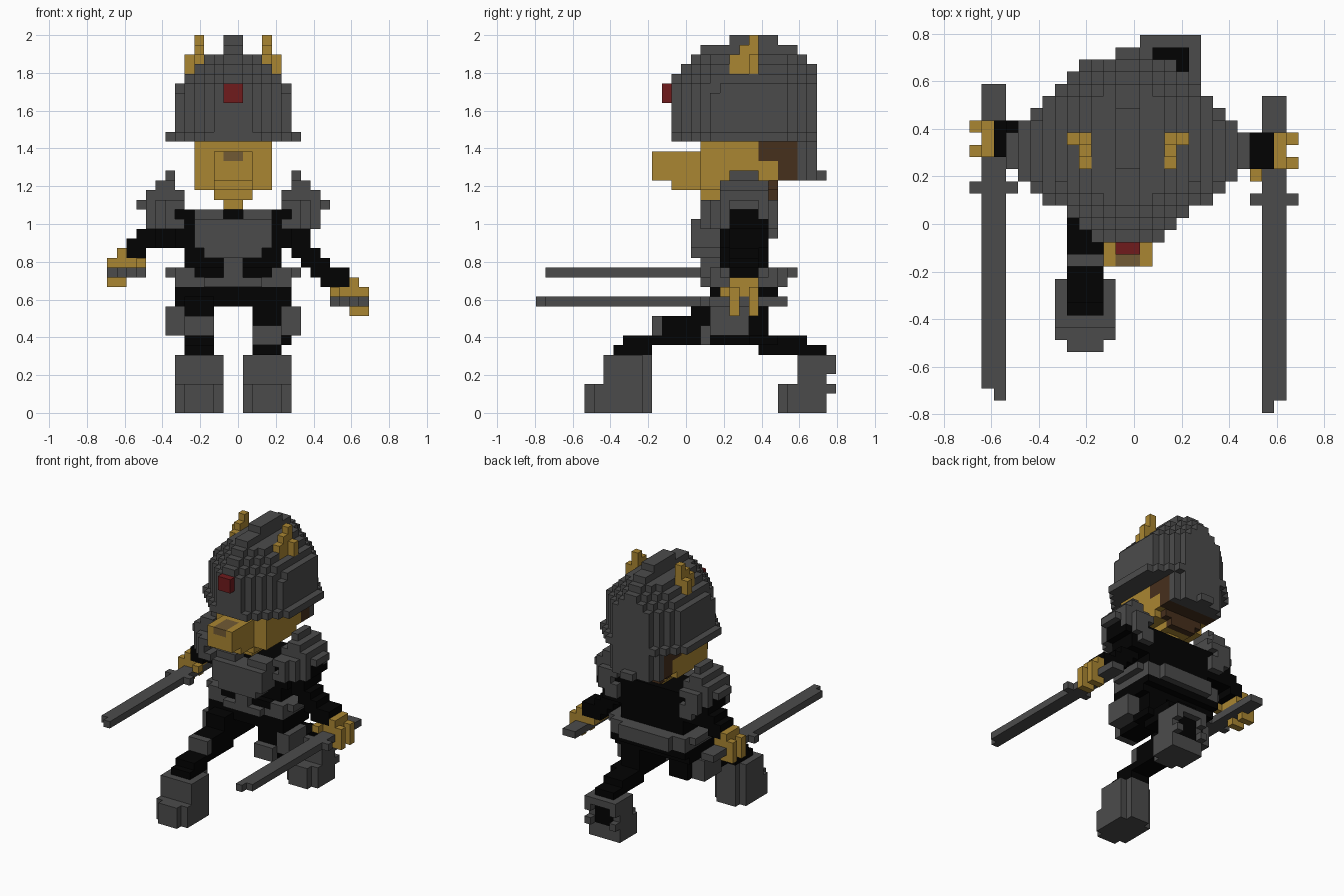
import bpy, bmesh
from mathutils import Vector

cube = bpy.data.objects.get("Cube")
if cube:
    bpy.data.objects.remove(cube, do_unlink=True)

V = 2 / 39            # edge of one block
COLOURS = {
    "grey_armour": (0.071, 0.071, 0.071),
    "black_cloth": (0.0008, 0.0008, 0.0008),
    "gold": (0.40, 0.238, 0.032),
    "brown_hair": (0.062, 0.029, 0.012),
    "red_gem": (0.16, 0.011, 0.012),
    "tan_nose": (0.165, 0.102, 0.034),
}
GREY, BLACK, GOLD, BROWN, RED, TAN = COLOURS
mats = {}
for name, rgb in COLOURS.items():
    m = bpy.data.materials.new(name)
    m.use_nodes = True
    m.diffuse_color = (*rgb, 1)
    m.node_tree.nodes["Principled BSDF"].inputs["Base Color"].default_value = (*rgb, 1)
    mats[name] = m

cells = {}            # block position -> (part, colour)


def box(part, colour, x0, x1, y0, y1, z0, z1):
    for x in range(x0, x1):
        for y in range(y0, y1):
            for z in range(z0, z1):
                cells[x, y, z] = (part, colour)


def pair(part, colour, x0, x1, *rest):
    """A box on the right and its mirror on the left of the body axis x = 13."""
    box("right_" + part, colour, x0, x1, *rest)
    box("left_" + part, colour, 26 - x1, 26 - x0, *rest)


# torso and hips
box("torso", BLACK, 8, 18, 19, 24, 14, 21)
box("torso", BLACK, 7, 19, 19, 24, 17, 21)
box("hips", BLACK, 8, 18, 18, 24, 12, 14)
box("hips", BLACK, 7, 19, 18, 25, 12, 13)
box("hips", BLACK, 7, 19, 18, 24, 11, 12)

# chest plate, with a gap for the neck
box("chest_plate", GREY, 9, 17, 16, 19, 17, 20)
box("chest_plate", GREY, 10, 16, 16, 19, 16, 17)
box("chest_plate", GREY, 9, 12, 17, 19, 20, 21)
box("chest_plate", GREY, 14, 17, 17, 19, 20, 21)

# belt, buckle and hip guards
box("belt", GREY, 7, 19, 18, 25, 13, 15)
box("belt", BLACK, 9, 17, 18, 19, 14, 15)
box("belt", GREY, 9, 17, 25, 26, 13, 15)
box("belt", GREY, 6, 20, 19, 24, 14, 15)
box("buckle", GREY, 12, 14, 17, 19, 13, 17)
box("buckle", GREY, 10, 16, 17, 18, 13, 14)
pair("hip_guard", GREY, 6, 8, 18, 22, 8, 11)

# shoulder guards: rows by height, narrowing in depth outwards
ROWS = [(24, 6, 7, 20, 23), (23, 5, 7, 19, 24), (22, 4, 8, 19, 24), (21, 3, 8, 17, 25),
        (20, 4, 7, 17, 25), (19, 4, 8, 17, 25), (18, 6, 8, 24, 25)]
DEPTH = {3: (20, 23), 4: (19, 24), 5: (18, 25)}
for z, x0, x1, y0, y1 in ROWS:
    for x in range(x0, x1):
        a, b = DEPTH.get(x, (17, 25))
        pair("shoulder_guard", GREY, x, x + 1, max(a, y0), min(b, y1), z, z + 1)

# upper arms, showing through the arch of the shoulder guards
pair("upper_arm", BLACK, 5, 8, 20, 24, 17, 19)
pair("upper_arm", BLACK, 4, 8, 20, 24, 19, 20)
pair("upper_arm", BLACK, 4, 8, 20, 23, 20, 21)

# lower arms stepping down to the hands
for x0, x1, z in [(3, 8, 18), (2, 6, 17), (2, 4, 16), (2, 3, 15)]:
    box("right_lower_arm", BLACK, x0, x1, 21, 24, z, z + 1)
for x0, x1, z in [(17, 21, 17), (19, 22, 16), (20, 23, 15), (21, 25, 14), (22, 25, 13)]:
    box("left_lower_arm", BLACK, x0, x1, 20, 23, z, z + 1)

# hands with two fingers and a thumb
box("right_hand", GOLD, 1, 2, 21, 24, 14, 17)
box("right_hand", GOLD, 1, 3, 21, 24, 15, 16)
for y in (21, 23):
    box("right_hand", GOLD, 0, 2, y, y + 1, 13, 16)
box("right_hand", GOLD, 3, 4, 20, 21, 15, 16)
box("left_hand", GOLD, 24, 26, 20, 23, 12, 13)
box("left_hand", GOLD, 25, 26, 20, 23, 11, 14)
for y in (20, 22):
    box("left_hand", GOLD, 25, 27, y, y + 1, 10, 13)
box("left_hand", GOLD, 23, 24, 19, 23, 12, 13)

# swords with stepped tips and crossguards
box("right_sword", GREY, 1, 3, 2, 27, 14, 15)
box("right_sword", GREY, 2, 3, 1, 2, 14, 15)
box("right_sword", GREY, 0, 4, 18, 19, 14, 15)
box("left_sword", GREY, 24, 26, 1, 26, 11, 12)
box("left_sword", GREY, 24, 25, 0, 1, 11, 12)
box("left_sword", GREY, 23, 27, 17, 18, 11, 12)

# right leg, lunging forward
box("right_leg", BLACK, 8, 11, 16, 23, 8, 12)
box("right_leg", BLACK, 8, 11, 12, 18, 8, 10)
box("right_leg", BLACK, 8, 11, 9, 18, 7, 8)
box("right_leg", BLACK, 8, 11, 8, 12, 6, 7)
box("right_knee_guard", GREY, 8, 11, 12, 13, 8, 10)
box("right_boot", GREY, 7, 12, 6, 11, 0, 3)
box("right_boot", GREY, 8, 11, 5, 12, 0, 3)
box("right_boot", GREY, 7, 12, 7, 11, 3, 6)
box("right_boot", GREY, 8, 11, 11, 12, 3, 6)

# left leg, stretched back
box("left_leg", BLACK, 15, 18, 18, 24, 8, 12)
box("left_leg", BLACK, 15, 18, 18, 28, 7, 8)
box("left_leg", BLACK, 15, 18, 23, 30, 6, 7)
box("left_leg", BLACK, 18, 19, 22, 25, 7, 8)
box("left_knee_guard", GREY, 15, 18, 17, 18, 7, 9)
box("left_boot", GREY, 15, 18, 25, 26, 0, 3)
box("left_boot", GREY, 14, 19, 26, 30, 0, 3)
box("left_boot", GREY, 14, 19, 27, 30, 3, 6)
box("left_boot", BLACK, 15, 18, 29, 30, 2, 6)
for x in (14, 18):
    box("left_boot", GREY, x, x + 1, 30, 31, 4, 6)
    box("left_boot", GREY, x, x + 1, 30, 31, 2, 3)
box("left_boot", GREY, 15, 18, 30, 31, 5, 6)

# head, jaw, neck, snout and hair
box("neck", GOLD, 12, 14, 18, 23, 21, 22)
box("head", GOLD, 11, 15, 17, 24, 22, 23)
box("head", GOLD, 9, 17, 17, 24, 23, 24)
box("head", GOLD, 9, 17, 17, 25, 24, 28)
box("jaw", GOLD, 11, 15, 14, 17, 23, 24)
box("snout", GOLD, 11, 15, 12, 17, 24, 27)
box("nose", TAN, 12, 14, 12, 15, 26, 27)
box("hair", BROWN, 9, 17, 23, 27, 26, 28)
box("hair", BROWN, 9, 17, 25, 27, 24, 26)
box("hair", BROWN, 10, 16, 24, 25, 23, 24)
box("hair", BROWN, 11, 15, 24, 25, 22, 23)

# helmet: one plan of half widths, one wider at the brim, inset towards the top
PLAN = [2, 3, 4, 5, 6, 6, 6, 6, 6, 6, 6, 6, 5, 4, 3]
INSET = {28: -1, 29: 0, 30: 0, 31: 0, 32: 0, 33: 0, 34: 1, 35: 2, 36: 3}
for z, inset in INSET.items():
    for y, half in enumerate(PLAN, 14):
        h = half - inset
        if z == 33 and y == 18:
            h -= 1
        box("helmet", GREY, 13 - h, 13 + h, y, y + 1, z, z + 1)
box("helmet_crest", GREY, 12, 14, 17, 27, 37, 38)
box("helmet_crest", GREY, 12, 14, 20, 25, 38, 39)
box("neck_guard", GREY, 9, 17, 27, 28, 24, 28)
box("neck_guard", GREY, 10, 16, 28, 29, 24, 28)
box("neck_guard", GREY, 12, 14, 29, 30, 24, 25)
box("gem", RED, 12, 14, 13, 14, 32, 34)

# horns
pair("horn", GOLD, 9, 10, 20, 23, 35, 37)
pair("horn", GOLD, 8, 10, 22, 23, 35, 37)
pair("horn", GOLD, 9, 10, 21, 23, 37, 38)
pair("horn", GOLD, 9, 10, 22, 23, 38, 39)

# turn the blocks of each part into one clean skin
parts = {}
for pos, (part, colour) in cells.items():
    parts.setdefault(part, []).append((pos, colour))

for part, blocks in parts.items():
    bm = bmesh.new()
    used = sorted({c for _, c in blocks})
    for pos, colour in blocks:
        for axis in range(3):
            for side in (0, 1):
                near = list(pos)
                near[axis] += 2 * side - 1
                if tuple(near) in cells:
                    continue
                a, b = (axis + 1) % 3, (axis + 2) % 3
                corners = []
                for da, db in ((0, 0), (1, 0), (1, 1), (0, 1)):
                    p = list(pos)
                    p[axis] += side
                    p[a] += da
                    p[b] += db
                    corners.append(Vector((p[0] - 13.5, p[1] - 15.5, p[2])) * V)
                if not side:
                    corners.reverse()
                f = bm.faces.new([bm.verts.new(c) for c in corners])
                f.material_index = used.index(colour)
    bmesh.ops.remove_doubles(bm, verts=bm.verts, dist=V * 0.01)
    bmesh.ops.dissolve_limit(bm, angle_limit=0.01, verts=bm.verts, edges=bm.edges,
                             delimit={'MATERIAL'})
    mesh = bpy.data.meshes.new(part)
    bm.to_mesh(mesh)
    bm.free()
    for c in used:
        mesh.materials.append(mats[c])
    bpy.context.scene.collection.objects.link(bpy.data.objects.new(part, mesh))
